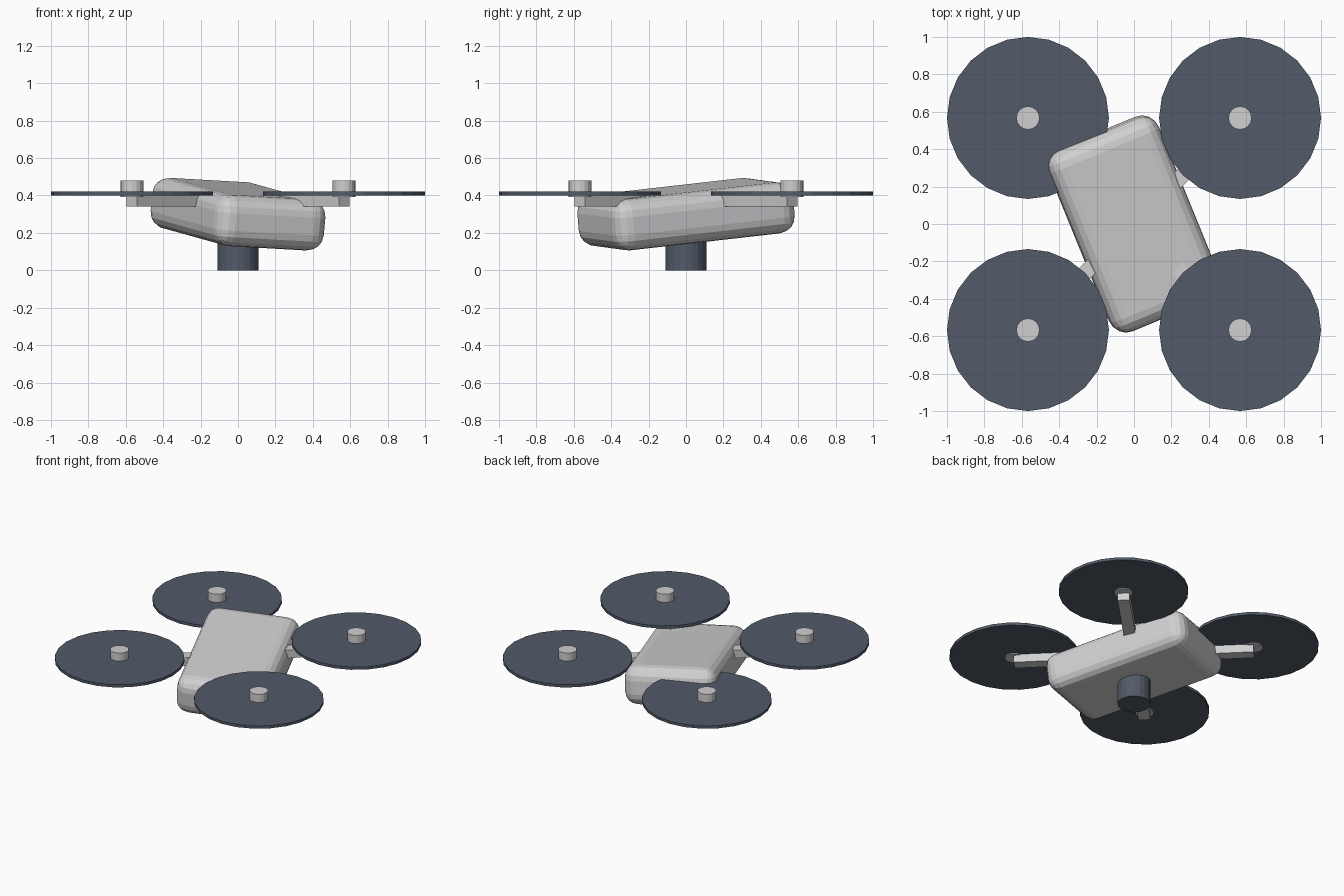
import bpy
import bmesh
from math import radians, hypot, atan2
from mathutils import Matrix

cube = bpy.data.objects.get("Cube")
if cube:
    bpy.data.objects.remove(cube, do_unlink=True)


def material(name, rgb):
    mat = bpy.data.materials.new(name)
    mat.use_nodes = True
    mat.diffuse_color = (*rgb, 1)
    mat.node_tree.nodes["Principled BSDF"].inputs["Base Color"].default_value = (*rgb, 1)
    return mat


shell_grey = material("shell_grey", (0.63, 0.63, 0.64))
slate = material("slate", (0.085, 0.103, 0.14))


def add_object(name, bm, mat):
    mesh = bpy.data.meshes.new(name)
    bm.to_mesh(mesh)
    bm.free()
    mesh.materials.append(mat)
    obj = bpy.data.objects.new(name, mesh)
    bpy.context.collection.objects.link(obj)
    return obj


def box(name, size, mat):
    bm = bmesh.new()
    bmesh.ops.create_cube(bm, size=1, matrix=Matrix.Diagonal((*size, 1)))
    return add_object(name, bm, mat)


def cylinder(name, radius, bottom, top, x, y, sides, mat):
    bm = bmesh.new()
    bmesh.ops.create_cone(bm, cap_ends=True, segments=sides, radius1=radius,
                          radius2=radius, depth=top - bottom)
    obj = add_object(name, bm, mat)
    obj.location = (x, y, (bottom + top) / 2)
    return obj


# Rounded body, turned and tilted against the rotor frame
body = box("body", (0.635, 1.05, 0.275), shell_grey)
body.location.z = 0.30
body.rotation_euler = (radians(6), radians(3), radians(22.5))
bevel = body.modifiers.new("rounded_edges", "BEVEL")
bevel.width = 0.09
bevel.segments = 4

# Camera pod under the body
cylinder("camera", 0.11, 0, 0.2, 0, 0, 20, slate)

# Four arms, each with a rotor disc and a motor hub
REACH = 0.567
for side, sx in (("left", 1), ("right", -1)):
    for end, sy in (("front", -1), ("back", 1)):
        x, y = sx * REACH, sy * REACH
        tag = f"{end}_{side}"
        arm = box(f"arm_{tag}", (hypot(x, y), 0.08, 0.06), shell_grey)
        arm.location = (x / 2, y / 2, 0.37)
        arm.rotation_euler.z = atan2(y, x)
        cylinder(f"rotor_{tag}", 0.433, 0.40, 0.42, x, y, 24, slate)
        cylinder(f"motor_hub_{tag}", 0.062, 0.393, 0.48, x, y, 16, shell_grey)
